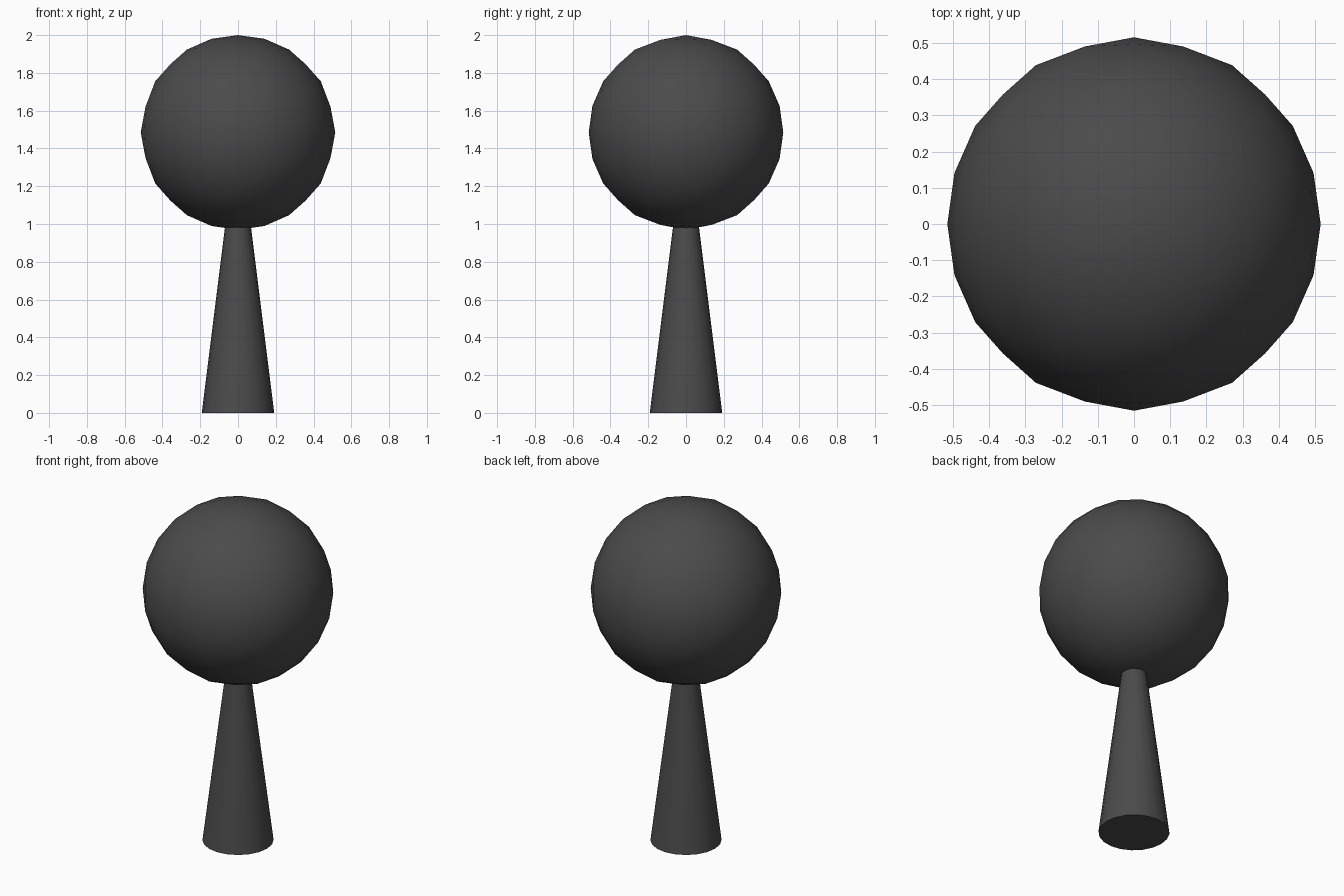
import bpy, bmesh, math
from mathutils import Matrix

if "Cube" in bpy.data.objects:
    bpy.data.objects.remove(bpy.data.objects["Cube"])

# Single dark grey colour
grey = bpy.data.materials.new("dark_grey")
grey.diffuse_color = (0.07, 0.07, 0.07, 1)
grey.use_nodes = True
grey.node_tree.nodes["Principled BSDF"].inputs["Base Color"].default_value = grey.diffuse_color


def finish(bm, name):
    bmesh.ops.recalc_face_normals(bm, faces=bm.faces)
    mesh = bpy.data.meshes.new(name)
    bm.to_mesh(mesh)
    bm.free()
    mesh.materials.append(grey)
    ob = bpy.data.objects.new(name, mesh)
    bpy.context.collection.objects.link(ob)
    bpy.ops.object.select_all(action='DESELECT')
    ob.select_set(True)
    bpy.context.view_layer.objects.active = ob
    bpy.ops.object.shade_smooth_by_angle(angle=math.radians(40))
    return ob


# Ball head: icosahedron with its edge midpoints on the axes, split twice
R, CENTRE = 0.515, 1.485
PHI = (1 + math.sqrt(5)) / 2
bm = bmesh.new()
for a in (-1, 1):
    for b in (-PHI, PHI):
        for co in ((a, 0, b), (0, b, a), (b, a, 0)):
            bm.verts.new(co)
bmesh.ops.convex_hull(bm, input=bm.verts)
for _ in range(2):
    bmesh.ops.subdivide_edges(bm, edges=bm.edges[:], cuts=1, use_grid_fill=True)
    for v in bm.verts:
        v.co = v.co.normalized() * R
bmesh.ops.translate(bm, verts=bm.verts, vec=(0, 0, CENTRE))
finish(bm, "ball_head")

# Tapered stem, its top tucked into the ball
bm = bmesh.new()
bmesh.ops.create_cone(bm, cap_ends=True, segments=20, radius1=0.192, radius2=0.067,
                      depth=1.0, matrix=Matrix.Translation((0, 0, 0.5)))
finish(bm, "tapered_stem")
